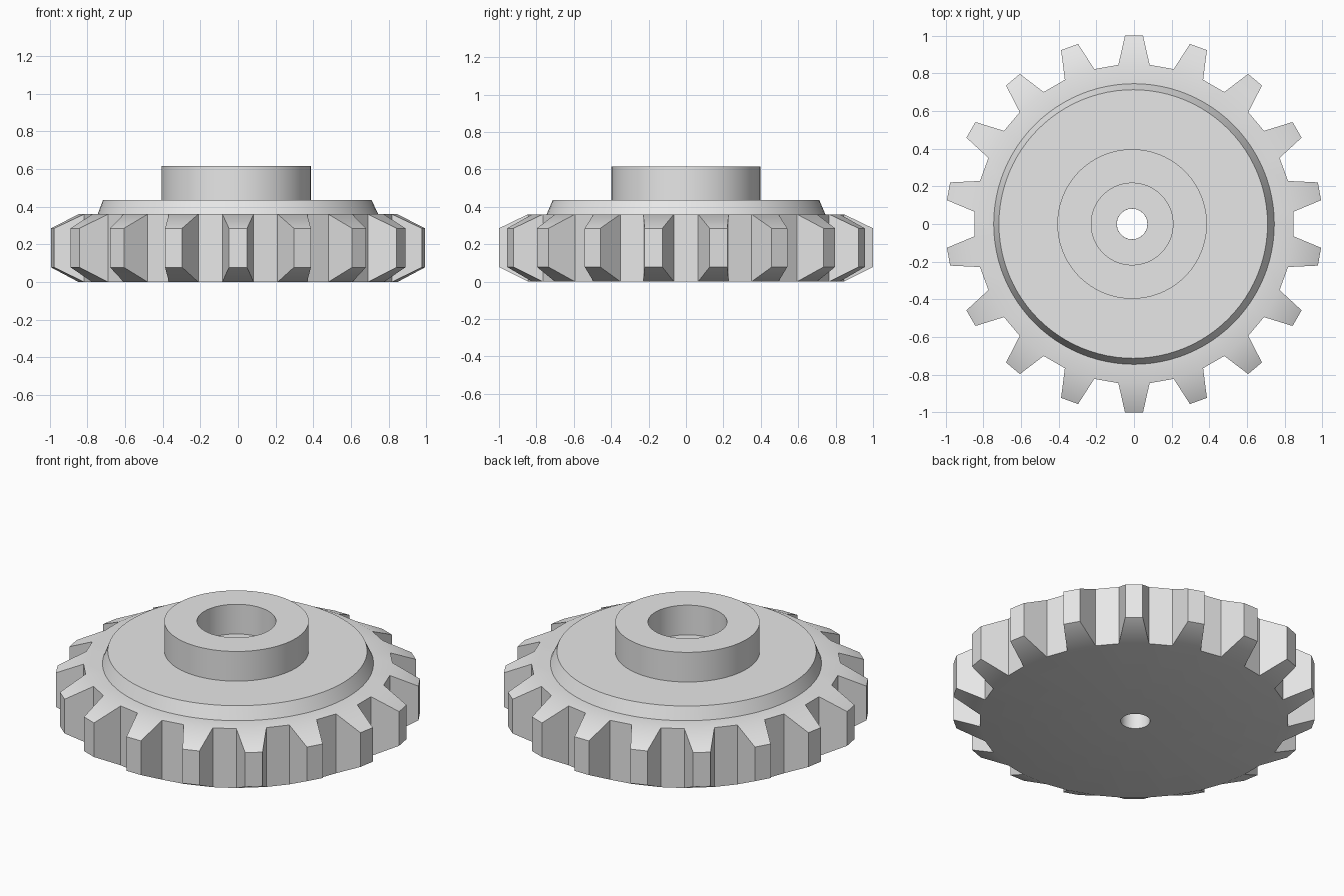
import bpy, bmesh, math

cube = bpy.data.objects.get("Cube")
if cube:
    bpy.data.objects.remove(cube, do_unlink=True)

metal = bpy.data.materials.new("light_grey_metal")
GREY = (0.8, 0.8, 0.8, 1.0)
metal.use_nodes = True
metal.diffuse_color = GREY
metal.node_tree.nodes["Principled BSDF"].inputs["Base Color"].default_value = GREY

TEETH = 18
HEIGHT, PLATE_TOP, HUB_TOP = 0.36, 0.435, 0.615
BORE, OFFSET = 0.081, -0.01      # the hub and bore sit slightly off centre


def finish(bm, name):
    mesh = bpy.data.meshes.new(name)
    bm.to_mesh(mesh)
    bm.free()
    mesh.materials.append(metal)
    obj = bpy.data.objects.new(name, mesh)
    bpy.context.collection.objects.link(obj)
    bpy.ops.object.select_all(action="DESELECT")
    obj.select_set(True)
    bpy.context.view_layer.objects.active = obj
    bpy.ops.object.shade_smooth_by_angle(angle=math.radians(30))
    return obj


def circle(bm, angles, radius, z, cx=0.0):
    return [bm.verts.new((cx + radius * math.cos(a), radius * math.sin(a), z))
            for a in angles]


def bridge(bm, lower, upper):
    for i in range(len(lower)):
        j = (i + 1) % len(lower)
        bm.faces.new((lower[i], lower[j], upper[j], upper[i]))


def lathe(name, profile, segments=96):
    bm = bmesh.new()
    angles = [math.tau * i / segments for i in range(segments)]
    rings = [circle(bm, angles, r, z, cx) for r, z, cx in profile]
    for a, b in zip(rings, rings[1:]):
        bridge(bm, a, b)
    return finish(bm, name)


def toothed_wheel():
    bm = bmesh.new()
    half = math.atan2(0.083, 0.845)      # half angle of a tooth at its root
    tip_half = math.atan2(0.048, 1.0)    # half angle at its tip
    centres = [math.tau * (i + 0.5) / TEETH for i in range(TEETH)]
    root_angles = [c + s * half for c in centres for s in (-1, 1)]
    tip_angles = [c + s * tip_half for c in centres for s in (-1, 1)]

    bore = circle(bm, root_angles, BORE, 0, OFFSET)
    low = circle(bm, root_angles, 0.849, 0)
    high = circle(bm, root_angles, 0.849, HEIGHT)
    inner = circle(bm, root_angles, 0.73, HEIGHT)
    tip_low = circle(bm, tip_angles, 1.001, 0.078)
    tip_high = circle(bm, tip_angles, 1.001, 0.285)

    bridge(bm, bore, low)       # underside
    bridge(bm, high, inner)     # top rim
    for a in range(0, 2 * TEETH, 2):
        b, c = a + 1, (a + 2) % (2 * TEETH)
        for face in (
            (tip_low[a], tip_low[b], tip_high[b], tip_high[a]),   # tip
            (low[a], tip_low[a], tip_high[a], high[a]),           # flanks
            (tip_low[b], low[b], high[b], tip_high[b]),
            (tip_high[a], tip_high[b], high[b], high[a]),         # upper bevel
            (low[a], low[b], tip_low[b], tip_low[a]),             # lower bevel
            (low[b], low[c], high[c], high[b]),                   # valley
        ):
            bm.faces.new(face)
    return finish(bm, "toothed_wheel")


toothed_wheel()

# Raised plate with sloped rim, continuing down into the through bore
lathe("raised_plate", [(0.745, HEIGHT, 0), (0.713, PLATE_TOP, -0.004),
                       (BORE, PLATE_TOP, OFFSET), (BORE, 0, OFFSET)])

# Hollow hub
lathe("hub", [(0.397, PLATE_TOP, OFFSET), (0.397, HUB_TOP, OFFSET),
              (0.217, HUB_TOP, OFFSET), (0.217, PLATE_TOP, OFFSET)])
